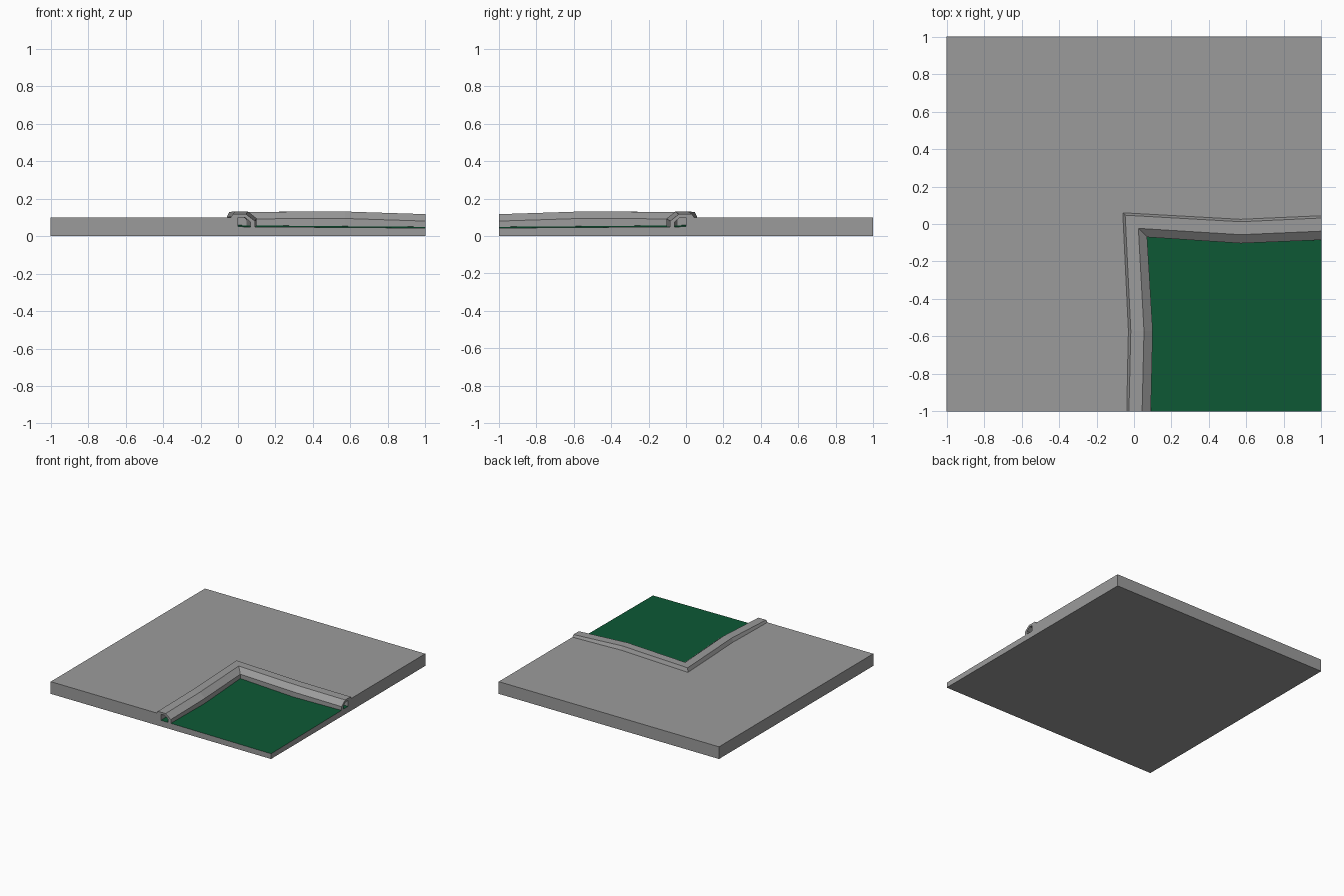
import bpy, bmesh

if "Cube" in bpy.data.objects:
    bpy.data.objects.remove(bpy.data.objects["Cube"])


def material(name, rgb):
    m = bpy.data.materials.new(name)
    m.diffuse_color = (*rgb, 1)
    m.use_nodes = True
    m.node_tree.nodes["Principled BSDF"].inputs["Base Color"].default_value = m.diffuse_color
    return m


grey = material("concrete grey", (0.33, 0.33, 0.33))
green = material("deep green", (0.004, 0.1, 0.036))


def finish(bm, name, mats):
    bmesh.ops.recalc_face_normals(bm, faces=bm.faces[:])
    me = bpy.data.meshes.new(name)
    bm.to_mesh(me)
    bm.free()
    for m in mats:
        me.materials.append(m)
    ob = bpy.data.objects.new(name, me)
    bpy.context.collection.objects.link(ob)
    return ob


def prism(name, outline, tops, mats):
    """Solid on z = 0 whose top follows a height per outline point."""
    bm = bmesh.new()
    low = [bm.verts.new((x, y, 0)) for x, y in outline]
    high = [bm.verts.new((x, y, z)) for (x, y), z in zip(outline, tops)]
    bm.faces.new(low[::-1])
    top = bm.faces.new(high)
    n = len(outline)
    for i in range(n):
        j = (i + 1) % n
        bm.faces.new((low[i], low[j], high[j], high[i]))
    top.material_index = len(mats) - 1
    return finish(bm, name, mats)


# Raised L-shaped pavement
prism("pavement_slab",
      [(-1, -1), (0, -1), (0, 0), (1, 0), (1, 1), (-1, 1)],
      [0.1] * 6, [grey])

# Sunken quarter with green top, sloping gently away from the corner
prism("sunken_floor",
      [(0, -1), (1, -1), (1, 0), (0, 0)],
      [0.05, 0.043, 0.05, 0.058], [grey, green])

# Hollow bent rim: (inner point, outer point, lift) along the path
stations = [((0.09, -1), (-0.04, -1), 0),
            ((0.10, -0.57), (-0.03, -0.57), 0.014),
            ((0.07, -0.07), (-0.06, 0.06), 0.012),
            ((0.57, -0.103), (0.57, 0.025), 0.014),
            ((1, -0.085), (1, 0.045), 0)]
# Section: (fraction inner to outer, height, share of lift)
section = [(0, 0.047, 0), (0, 0.08, 1), (0.36, 0.117, 1), (0.9, 0.117, 1),
           (1, 0.098, 0.2), (0.88, 0.098, 0.2), (0.42, 0.1, 1),
           (0.18, 0.075, 1), (0.18, 0.047, 0)]

bm = bmesh.new()
rings = []
for (ix, iy), (ox, oy), lift in stations:
    rings.append([bm.verts.new((ix + (ox - ix) * f, iy + (oy - iy) * f,
                                z + lift * s)) for f, z, s in section])
n = len(section)
for a, b in zip(rings, rings[1:]):
    for i in range(n):
        j = (i + 1) % n
        bm.faces.new((a[i], a[j], b[j], b[i]))
bm.faces.new(rings[0])
bm.faces.new(rings[-1])
finish(bm, "edge_rim", [grey])
